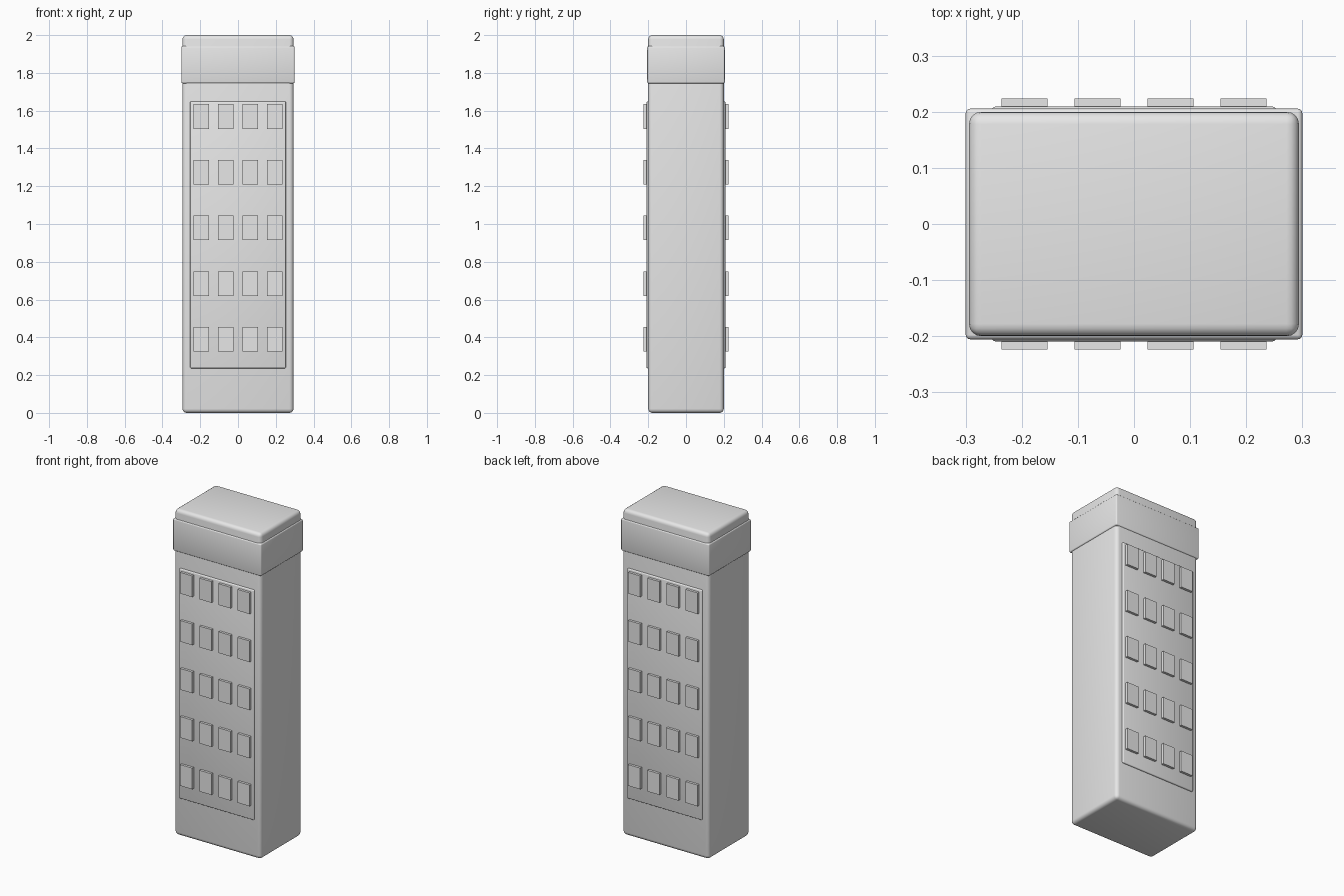
import bpy
from math import radians

# Remove the default cube
cube = bpy.data.objects.get("Cube")
if cube:
    bpy.data.objects.remove(cube, do_unlink=True)

# Single plain material
GREY = (0.8, 0.8, 0.8, 1.0)
concrete = bpy.data.materials.new("light_grey_concrete")
concrete.use_nodes = True
concrete.diffuse_color = GREY
concrete.node_tree.nodes["Principled BSDF"].inputs["Base Color"].default_value = GREY


def box(name, centre, size, bevel=0.0, segments=3):
    """Box of the given full size, with optional rounded edges."""
    bpy.ops.mesh.primitive_cube_add(size=1, location=centre)
    obj = bpy.context.object
    obj.name = name
    obj.scale = size
    bpy.ops.object.transform_apply(location=False, rotation=False, scale=True)
    obj.data.materials.append(concrete)
    if bevel:
        mod = obj.modifiers.new("rounded_edges", "BEVEL")
        mod.width = bevel
        mod.segments = segments
        bpy.ops.object.modifier_apply(modifier=mod.name)
        bpy.ops.object.shade_smooth_by_angle(angle=radians(35))
    return obj


# Tower body, rising through the collar to form the roof cap
box("tower_body", (0, 0, 1), (0.588, 0.4, 2), 0.022, 4)

# Collar band around the top
box("roof_collar", (0, 0, 1.843), (0.6, 0.411, 0.197), 0.008)

# Raised facade panel and window grid, front and back
for side, y_dir in (("front", -1), ("back", 1)):
    box(f"{side}_facade_panel", (0, y_dir * 0.2, 0.942),
        (0.507, 0.018, 1.412), 0.006)
    for row in range(5):
        for col in range(4):
            x = (col - 1.5) * 0.13
            z = 0.389 + row * 0.295
            box(f"{side}_window_{row + 1}_{col + 1}",
                (x, y_dir * 0.212, z), (0.082, 0.024, 0.13))
